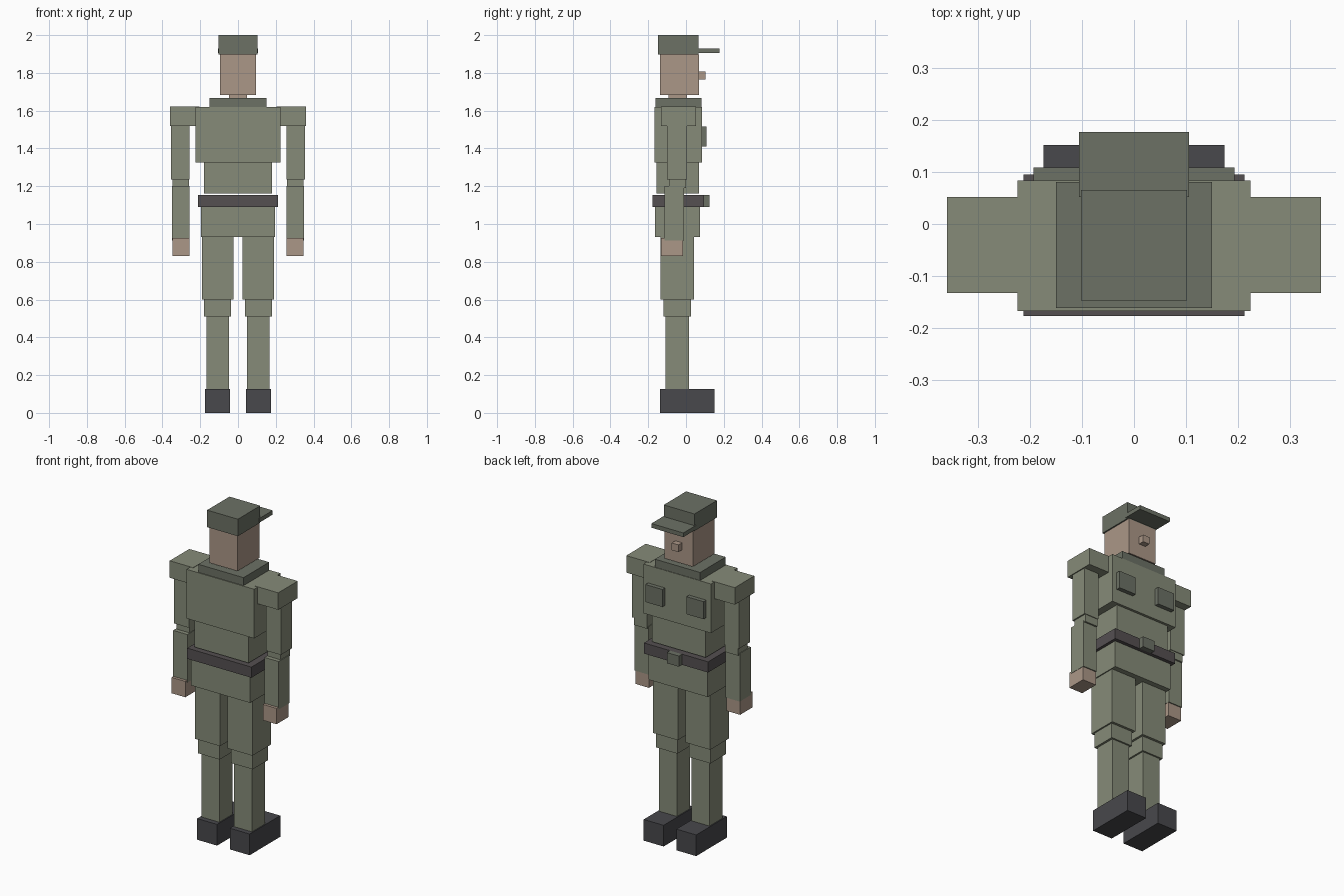
import bpy


def mat(name, rgb):
    m = bpy.data.materials.new(name)
    m.diffuse_color = (*rgb, 1)
    return m


OLIVE = mat("olive_cloth", (0.24, 0.26, 0.19))
DARK = mat("dark_olive_cloth", (0.15, 0.165, 0.13))
SKIN = mat("skin", (0.41, 0.31, 0.245))
BELT = mat("belt_leather", (0.09, 0.08, 0.083))
BOOT = mat("boot_leather", (0.065, 0.065, 0.072))


def box(name, x, y, z, material):
    """Box from (min, max) ranges."""
    bpy.ops.mesh.primitive_cube_add(size=1, location=[(a + b) / 2 for a, b in (x, y, z)])
    o = bpy.context.object
    o.name = name
    o.scale = [b - a for a, b in (x, y, z)]
    bpy.ops.object.transform_apply(location=False, rotation=False, scale=True)
    o.data.materials.append(material)


def centred(name, half, y, z, material):
    box(name, (-half, half), y, z, material)


def pair(name, x, y, z, material):
    box("right_" + name, x, y, z, material)
    box("left_" + name, (-x[1], -x[0]), y, z, material)


# Legs
pair("boot", (0.042, 0.174), (-0.138, 0.152), (0, 0.127), BOOT)
pair("shin", (0.048, 0.168), (-0.108, 0.017), (0.127, 0.51), OLIVE)
pair("knee", (0.038, 0.181), (-0.12, 0.027), (0.51, 0.60), OLIVE)
pair("thigh", (0.025, 0.19), (-0.135, 0.042), (0.60, 0.93), OLIVE)

# Torso
centred("pelvis", 0.196, (-0.165, 0.074), (0.93, 1.09), OLIVE)
centred("belt", 0.213, (-0.177, 0.095), (1.09, 1.154), BELT)
centred("buckle", 0.04, (0.095, 0.125), (1.09, 1.154), DARK)
centred("abdomen", 0.179, (-0.155, 0.069), (1.161, 1.325), OLIVE)
centred("chest", 0.224, (-0.167, 0.084), (1.325, 1.62), OLIVE)
pair("pocket", (0.08, 0.193), (0.084, 0.109), (1.41, 1.515), DARK)
centred("collar", 0.15, (-0.162, 0.081), (1.62, 1.668), DARK)

# Arms
pair("shoulder", (0.205, 0.36), (-0.133, 0.052), (1.52, 1.622), OLIVE)
pair("upper_arm", (0.256, 0.354), (-0.1, 0.004), (1.235, 1.52), OLIVE)
pair("elbow", (0.259, 0.346), (-0.09, 0.0), (1.19, 1.235), OLIVE)
pair("forearm", (0.256, 0.35), (-0.115, -0.01), (0.912, 1.2), OLIVE)
pair("hand", (0.257, 0.348), (-0.132, -0.016), (0.83, 0.925), SKIN)

# Head and cap
centred("neck", 0.048, (-0.093, 0.005), (1.668, 1.683), SKIN)
centred("head", 0.094, (-0.138, 0.069), (1.683, 1.898), SKIN)
centred("nose", 0.022, (0.069, 0.104), (1.765, 1.808), SKIN)
centred("cap", 0.102, (-0.147, 0.065), (1.898, 2.0), DARK)
centred("cap_brim", 0.106, (0.052, 0.177), (1.905, 1.93), DARK)
